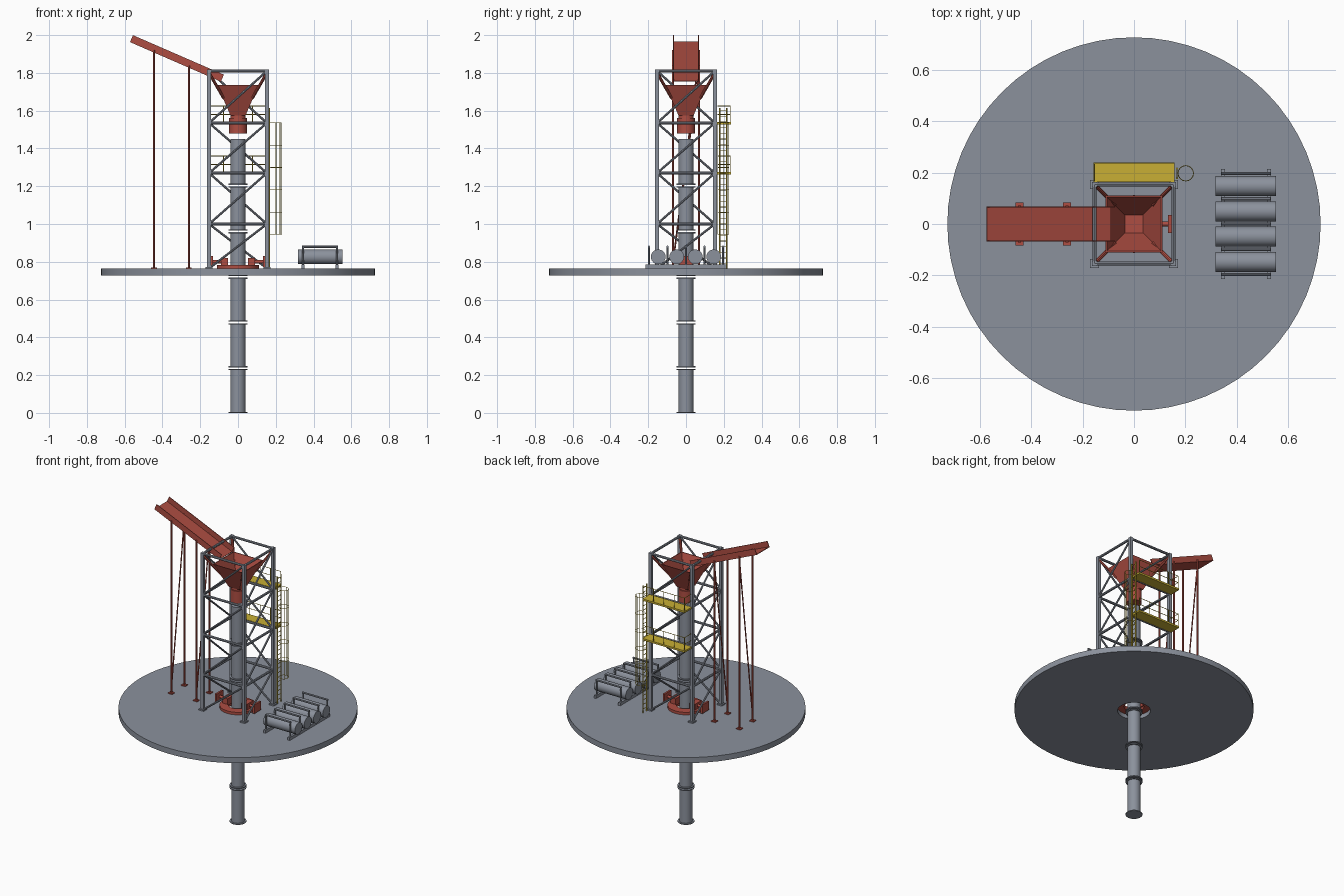
import bpy, bmesh, math
from mathutils import Vector, Matrix

if "Cube" in bpy.data.objects:
    bpy.data.objects.remove(bpy.data.objects["Cube"])


def mat(name, rgb):
    m = bpy.data.materials.new(name)
    m.diffuse_color = (*rgb, 1)
    m.use_nodes = True
    m.node_tree.nodes["Principled BSDF"].inputs["Base Color"].default_value = m.diffuse_color
    return m


STEEL = mat("steel_grey", (0.26, 0.285, 0.335))
RED = mat("red_paint", (0.42, 0.075, 0.055))
YELLOW = mat("yellow_paint", (0.58, 0.43, 0.035))
DECK = 0.765


class Part:
    """Collects primitives into one named object."""

    def __init__(self, name, material):
        self.name, self.material, self.bm = name, material, bmesh.new()

    def rod(self, a, b, r, sides=8, r2=None):
        a, b = Vector(a), Vector(b)
        d = b - a
        m = Matrix.Translation((a + b) / 2) @ d.to_track_quat('Z', 'Y').to_matrix().to_4x4()
        bmesh.ops.create_cone(self.bm, cap_ends=True, segments=sides, radius1=r,
                              radius2=r if r2 is None else r2, depth=d.length, matrix=m)

    def box(self, lo, hi):
        lo, hi = Vector(lo), Vector(hi)
        m = Matrix.Translation((lo + hi) / 2) @ Matrix.Diagonal((*(hi - lo), 1))
        bmesh.ops.create_cube(self.bm, size=1, matrix=m)

    def lathe(self, profile, sides):
        """Closed ring turned from (radius, z) points."""
        vs = [self.bm.verts.new((r, 0, z)) for r, z in profile]
        es = [self.bm.edges.new((vs[i], vs[(i + 1) % len(vs)])) for i in range(len(vs))]
        bmesh.ops.spin(self.bm, geom=vs + es, cent=(0, 0, 0), axis=(0, 0, 1),
                       angle=math.tau, steps=sides, use_merge=True)

    def hoop(self, c, r, t, n=16):
        pts = [(c[0] + r * math.cos(math.tau * i / n), c[1] + r * math.sin(math.tau * i / n), c[2])
               for i in range(n)]
        for i in range(n):
            self.rod(pts[i], pts[(i + 1) % n], t, 4)

    def done(self, smooth=True):
        bmesh.ops.remove_doubles(self.bm, verts=self.bm.verts, dist=1e-5)
        bmesh.ops.recalc_face_normals(self.bm, faces=self.bm.faces)
        me = bpy.data.meshes.new(self.name)
        self.bm.to_mesh(me)
        self.bm.free()
        me.materials.append(self.material)
        o = bpy.data.objects.new(self.name, me)
        bpy.context.collection.objects.link(o)
        if smooth:
            bpy.ops.object.select_all(action='DESELECT')
            o.select_set(True)
            bpy.context.view_layer.objects.active = o
            bpy.ops.object.shade_smooth_by_angle(angle=math.radians(35))
        return o


# Round deck with a centre opening
p = Part("deck", STEEL)
p.lathe([(0.10, 0.728), (0.725, 0.728), (0.725, DECK), (0.10, DECK)], 64)
p.done()

# Pipe string: flanged segments with small gaps
p = Part("pipe_string", STEEL)
pitch = 0.2415
for i in range(6):
    z0, z1 = i * pitch, (i + 1) * pitch - (0.009 if i < 5 else 0)
    p.rod((0, 0, z0), (0, 0, z1), 0.04, 32)
    p.rod((0, 0, z0), (0, 0, z0 + 0.006), 0.051, 32)
    if i < 5:
        p.rod((0, 0, z1 - 0.006), (0, 0, z1), 0.051, 32)
p.done()

# Tower: legs, feet, horizontals and diagonals on four sides
L = 0.153
levels = [DECK, 1.0, 1.27, 1.535, 1.81]
legs = Part("tower_legs", STEEL)
braces = Part("tower_braces", STEEL)
for k in range(4):
    rot = Matrix.Rotation(k * math.pi / 2, 3, 'Z')
    c = rot @ Vector((-L, -L, 0))
    legs.box((c.x - 0.01, c.y - 0.01, DECK), (c.x + 0.01, c.y + 0.01, 1.817))
    legs.box((c.x - 0.018, c.y - 0.018, DECK), (c.x + 0.018, c.y + 0.018, DECK + 0.008))
    for i, z in enumerate(levels):
        if i:
            braces.rod(rot @ Vector((-L, -L, z)), rot @ Vector((L, -L, z)), 0.008)
        if i < 4:
            braces.rod(rot @ Vector((-L, -L, z)), rot @ Vector((L, -L, levels[i + 1])), 0.006)
legs.done(False)
braces.done()

# Hopper funnel: open square cone with a thin wall
p = Part("hopper_funnel", RED)
rings = []
for h, z in [(0.04, 1.575), (0.11, 1.735), (0.105, 1.735), (0.035, 1.58)]:
    rings.append([p.bm.verts.new((sx * h, sy * h, z)) for sx, sy in [(-1, -1), (1, -1), (1, 1), (-1, 1)]])
for a, b in zip(rings, rings[1:]):
    for i in range(4):
        p.bm.faces.new((a[i], a[(i + 1) % 4], b[(i + 1) % 4], b[i]))
p.bm.faces.new(rings[0][::-1])
p.bm.faces.new(rings[-1])
p.done(False)

# Spout under the hopper and hangers to the tower corners
p = Part("hopper_spout", RED)
p.rod((0, 0, 1.48), (0, 0, 1.562), 0.047, 32)
p.rod((0, 0, 1.56), (0, 0, 1.58), 0.04, 32)
p.done()
p = Part("hopper_hangers", RED)
for sx in (-1, 1):
    for sy in (-1, 1):
        p.rod((sx * 0.075, sy * 0.075, 1.665), (sx * L, sy * L, 1.80), 0.008)
p.done()

# Feed chute: sloping open channel
p = Part("feed_chute", RED)
ln, w, h, t = 0.525, 0.066, 0.04, 0.004
p.box((0, -w, 0), (ln, w, t))
for s in (-1, 1):
    p.box((0, s * w - t / 2, 0), (ln, s * w + t / 2, h))
o = p.done(False)
o.matrix_world = Matrix.Translation((-0.572, 0, 1.963)) @ Matrix.Rotation(math.radians(23.5), 4, 'Y')

# Chute supports with a diagonal tie per pair
p = Part("chute_supports", RED)
for x, z in [(-0.445, 1.92), (-0.26, 1.84)]:
    for s in (-1, 1):
        p.rod((x, s * 0.069, DECK), (x, s * 0.069, z), 0.006)
        p.box((x - 0.015, s * 0.069 - 0.014, DECK), (x + 0.015, s * 0.069 + 0.014, DECK + 0.006))
    p.rod((x, -0.069, DECK + 0.03), (x, 0.069, z - 0.03), 0.004)
p.done()

# Pipe clamp on the deck: base ring, jaws, rams and end plates
p = Part("clamp_ring", RED)
p.lathe([(0.06, DECK - 0.01), (0.112, DECK - 0.01), (0.112, 0.782), (0.06, 0.782)], 40)
p.done()
p = Part("clamp_rams", RED)
for s in (-1, 1):
    xs = sorted((s * 0.052, s * 0.09))
    p.box((xs[0], -0.035, 0.775), (xs[1], 0.035, 0.82))
    p.rod((s * 0.085, 0, 0.80), (s * 0.135, 0, 0.80), 0.009, 12)
    xs = sorted((s * 0.133, s * 0.145))
    p.box((xs[0], -0.035, 0.772), (xs[1], 0.035, 0.83))
p.done()

# Tank rack: four tanks, base rails and guard frames
p = Part("tanks", STEEL)
for i in range(4):
    y = -0.147 + i * 0.098
    p.rod((0.317, y, 0.826), (0.552, y, 0.826), 0.039, 32)
p.done()
p = Part("tank_rack", STEEL)
for x in (0.345, 0.525):
    p.box((x - 0.008, -0.214, DECK), (x + 0.008, 0.214, 0.785))
for i in range(5):
    y = (i - 2) * 0.098
    for x in (0.345, 0.525):
        p.rod((x, y, 0.78), (x, y, 0.882), 0.005)
    p.rod((0.34, y, 0.88), (0.53, y, 0.88), 0.006)
p.done()

# Work platforms with thin handrails
p = Part("platforms", YELLOW)
r = Part("platform_handrails", YELLOW)
for z in (1.27, 1.535):
    p.box((-0.157, 0.164, z - 0.008), (0.157, 0.238, z + 0.004))
    for i in range(5):
        x = -0.153 + i * 0.0765
        r.rod((x, 0.234, z), (x, 0.234, z + 0.09), 0.002, 6)
    for dz in (0.045, 0.09):
        r.rod((-0.153, 0.234, z + dz), (0.153, 0.234, z + dz), 0.002, 6)
        r.rod((-0.153, 0.166, z + dz), (-0.153, 0.234, z + dz), 0.002, 6)
p.done(False)
r.done()

# Ladder with safety cage
p = Part("ladder", YELLOW)
for y in (0.178, 0.216):
    p.rod((0.167, y, DECK), (0.167, y, 1.615), 0.004, 6)
for i in range(28):
    z = DECK + 0.025 + i * 0.03
    p.rod((0.167, 0.178, z), (0.167, 0.216, z), 0.002, 6)
p.done()
p = Part("ladder_cage", YELLOW)
for i in range(6):
    p.hoop((0.201, 0.197, 0.945 + i * 0.118), 0.03, 0.0015)
for k in range(-2, 3):
    a = k * math.pi / 4
    x, y = 0.201 + 0.03 * math.cos(a), 0.197 + 0.03 * math.sin(a)
    p.rod((x, y, 0.945), (x, y, 1.535), 0.0015, 4)
p.done()
